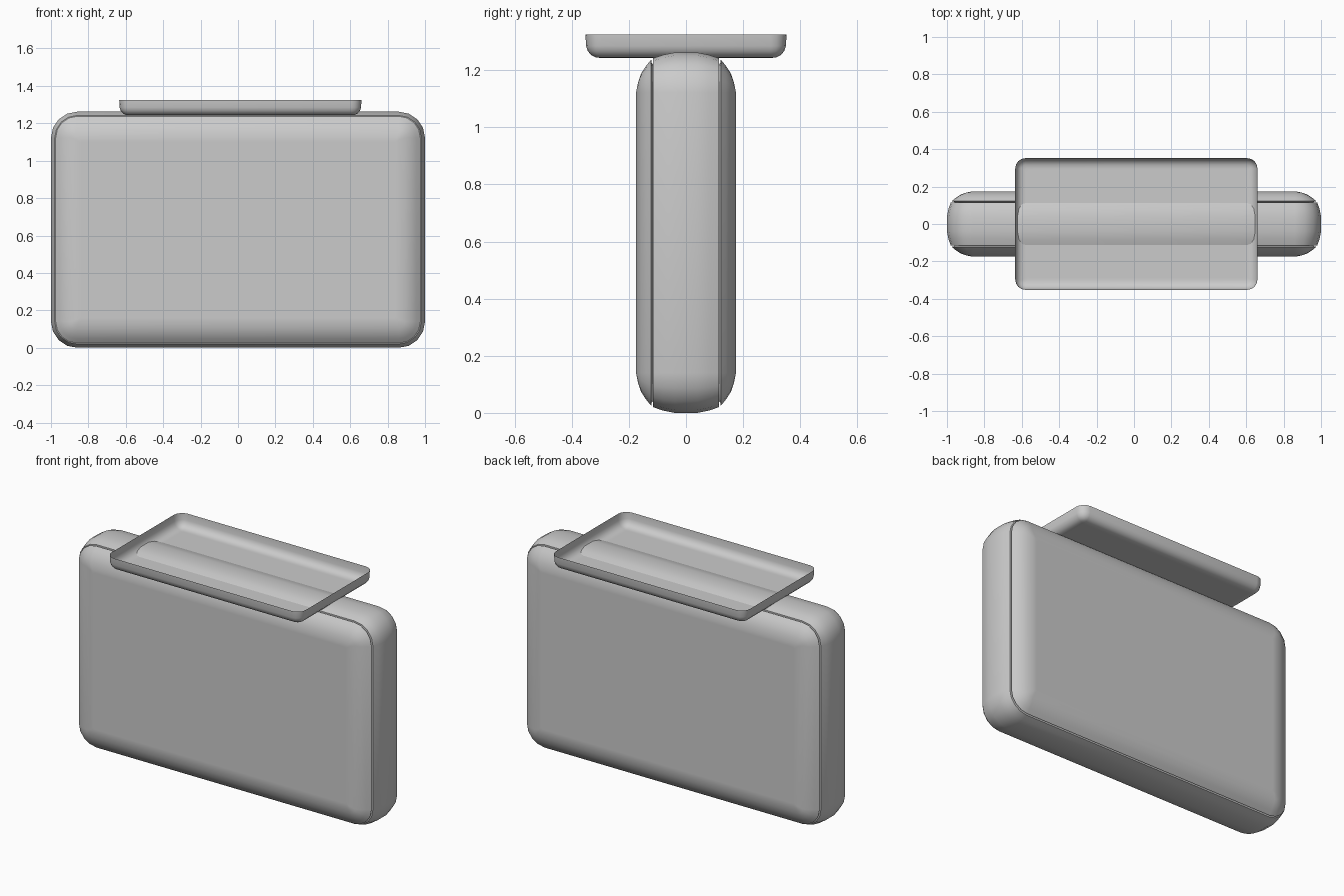
import bpy, bmesh, math
from mathutils import Vector

if "Cube" in bpy.data.objects:
    bpy.data.objects.remove(bpy.data.objects["Cube"])


def ring(hw, hh, r, segs=4):
    """Rounded rectangle outline as 2D points."""
    pts = []
    for i, (sx, sy) in enumerate([(1, 1), (-1, 1), (-1, -1), (1, -1)]):
        for k in range(segs + 1):
            a = math.pi / 2 * (i + k / segs)
            pts.append((sx * (hw - r) + r * math.cos(a), sy * (hh - r) + r * math.sin(a)))
    return pts


def loft(name, hw, hh, radius, profile, place, cap_start=True, cap_end=True):
    """Skin rounded rectangles; profile holds (depth, inset) pairs."""
    bm = bmesh.new()
    rings = []
    for d, inset in profile:
        pts = ring(hw - inset, hh - inset, max(radius - inset, 0.012))
        rings.append([bm.verts.new(place(u, v, d)) for u, v in pts])
    n = len(rings[0])
    for a, b in zip(rings, rings[1:]):
        for i in range(n):
            j = (i + 1) % n
            bm.faces.new((a[i], a[j], b[j], b[i]))
    if cap_start:
        bm.faces.new(rings[0][::-1])
    if cap_end:
        bm.faces.new(rings[-1])
    bmesh.ops.recalc_face_normals(bm, faces=bm.faces)
    mesh = bpy.data.meshes.new(name)
    bm.to_mesh(mesh)
    bm.free()
    obj = bpy.data.objects.new(name, mesh)
    bpy.context.collection.objects.link(obj)
    bpy.ops.object.select_all(action='DESELECT')
    obj.select_set(True)
    bpy.context.view_layer.objects.active = obj
    bpy.ops.object.shade_smooth_by_angle(angle=math.radians(40))
    return obj


H = 0.631  # half height of the body


def upright(side):
    return lambda u, v, d: Vector((u, side * d, v + H))


# Central band, gently bulging outwards
band = [(-0.115, 0.02), (-0.08, 0.008), (-0.04, 0.0),
        (0.04, 0.0), (0.08, 0.008), (0.115, 0.02)]
loft("body_band", 1.0, H, 0.14, band, upright(1))

# Front and back shells with a narrow seam against the band
shell = [(0.113, 0.045), (0.120, 0.036), (0.122, 0.025), (0.140, 0.047),
         (0.157, 0.073), (0.168, 0.105), (0.175, 0.14), (0.175, 0.16)]
loft("front_shell", 1.0, H, 0.14, shell, upright(-1))
loft("back_shell", 1.0, H, 0.14, shell, upright(1))

# Shallow open tray on top; the body crown shows through its floor
tray = [(1.325, 0.0), (1.285, 0.002), (1.267, 0.008), (1.253, 0.02),
        (1.245, 0.036), (1.243, 0.055), (1.243, 0.065)]
loft("top_tray", 0.6475, 0.352, 0.055, tray,
     lambda u, v, d: Vector((u + 0.0125, v, d)), cap_start=False)
